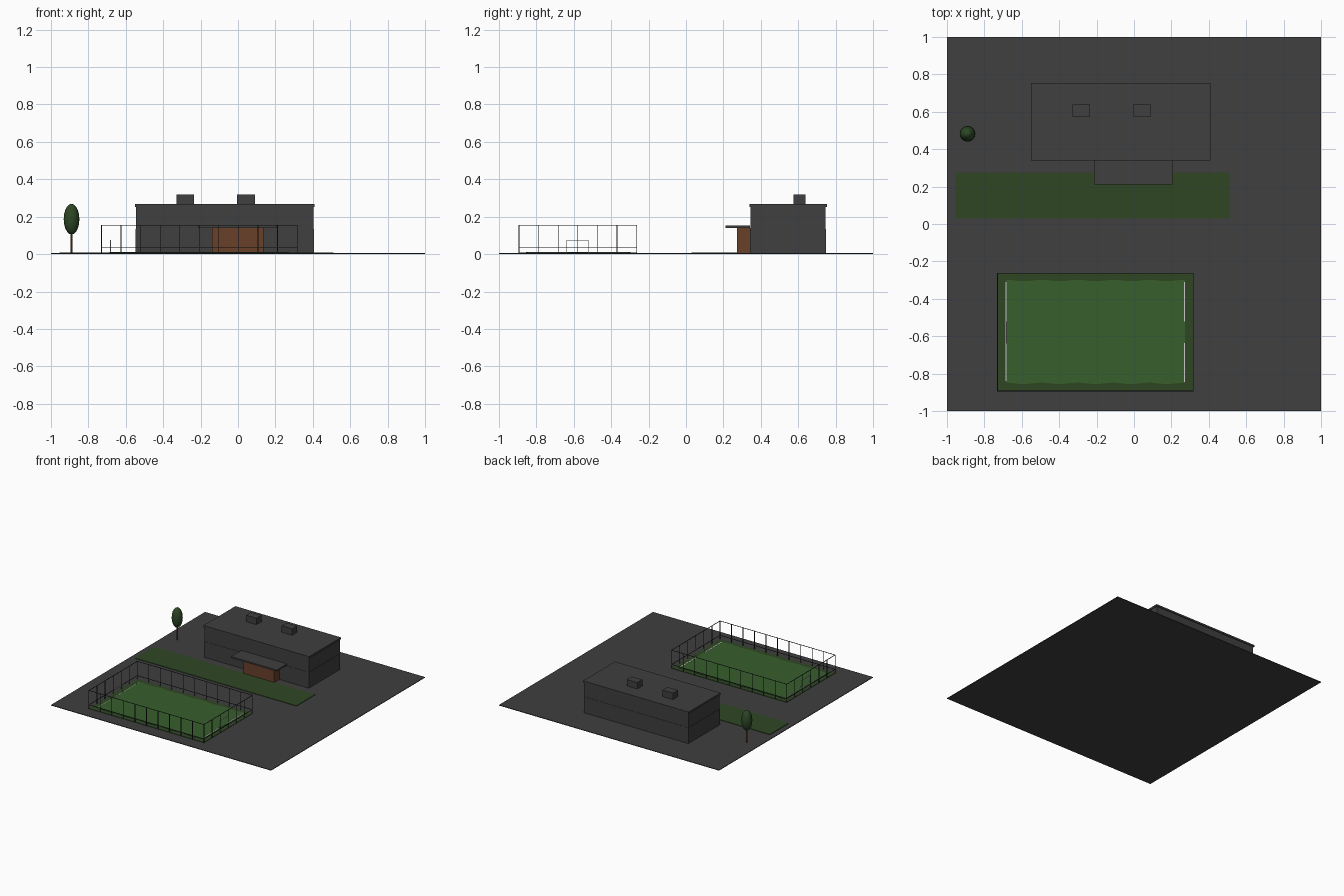
import bpy, math

if "Cube" in bpy.data.objects:
    bpy.data.objects.remove(bpy.data.objects["Cube"])

def material(name, rgb):
    m = bpy.data.materials.new(name)
    m.diffuse_color = (*rgb, 1)
    m.use_nodes = True
    m.node_tree.nodes["Principled BSDF"].inputs["Base Color"].default_value = m.diffuse_color
    return m

GREY = material("dark_grey", (0.05, 0.05, 0.05))
GRASS = material("grass_green", (0.028, 0.062, 0.017))
TURF = material("turf_green", (0.038, 0.113, 0.027))
LEAF = material("leaf_green", (0.025, 0.062, 0.018))
WOOD = material("wood_brown", (0.14, 0.053, 0.023))
METAL = material("fence_dark", (0.02, 0.02, 0.02))
WHITE = material("line_white", (0.6, 0.6, 0.6))

def mesh_object(name, verts, faces, mat):
    me = bpy.data.meshes.new(name)
    me.from_pydata(verts, [], faces)
    me.materials.append(mat)
    ob = bpy.data.objects.new(name, me)
    bpy.context.collection.objects.link(ob)
    return ob

def boxes(name, mat, spans):
    """One object made of boxes given as (x0, x1, y0, y1, z0, z1)."""
    verts, faces = [], []
    for x0, x1, y0, y1, z0, z1 in spans:
        n = len(verts)
        verts += [(x, y, z) for z in (z0, z1) for x, y in ((x0, y0), (x1, y0), (x1, y1), (x0, y1))]
        faces += [tuple(n + i for i in f) for f in
                  ((3, 2, 1, 0), (4, 5, 6, 7), (0, 1, 5, 4), (1, 2, 6, 5), (2, 3, 7, 6), (3, 0, 4, 7))]
    return mesh_object(name, verts, faces, mat)

def prism(name, outline, z0, z1, mat):
    n = len(outline)
    verts = [(x, y, z) for z in (z0, z1) for x, y in outline]
    faces = [tuple(reversed(range(n))), tuple(range(n, 2 * n))]
    faces += [(i, (i + 1) % n, n + (i + 1) % n, n + i) for i in range(n)]
    return mesh_object(name, verts, faces, mat)

G = 0.005  # top of the ground slab

# Ground and lawn
boxes("ground", GREY, [(-1, 1, -1, 1, 0, G)])
boxes("lawn", GRASS, [(-0.955, 0.51, 0.03, 0.275, G, 0.009)])

# Building: two storeys, roof slab and rooftop units
boxes("lower_storey", GREY, [(-0.547, 0.405, 0.343, 0.749, G, 0.135)])
boxes("upper_storey", GREY, [(-0.545, 0.403, 0.345, 0.747, 0.135, 0.252)])
boxes("roof_slab", GREY, [(-0.551, 0.409, 0.339, 0.753, 0.252, 0.267)])
boxes("roof_units", GREY, [(x, x + 0.095, 0.575, 0.64, 0.267, 0.32) for x in (-0.33, -0.005)])

# Entrance with canopy
boxes("entrance", WOOD, [(-0.14, 0.135, 0.272, 0.345, G, 0.14)])
boxes("canopy", GREY, [(-0.21, 0.205, 0.21, 0.343, 0.14, 0.152)])

# Sports pitch: grass margin, turf with gently wavy long edges
FX0, FX1, FY0, FY1 = -0.73, 0.316, -0.893, -0.264
boxes("pitch_margin", GRASS, [(FX0, FX1, FY0, FY1, G, 0.008)])
PX0, PX1, PY0, PY1, N = -0.685, 0.272, -0.852, -0.302, 40
xs = [PX0 + (PX1 - PX0) * i / N for i in range(N + 1)]
wave = lambda x: 0.004 * math.cos((x - PX0) / (PX1 - PX0) * 10 * math.pi)
prism("pitch_turf", [(x, PY0 + wave(x)) for x in xs] + [(x, PY1 + wave(x)) for x in reversed(xs)],
      0.008, 0.011, TURF)

# Visible touches of the pitch markings
boxes("goal_lines", WHITE, [(0.266, 0.273, -0.845, -0.635, 0.009, 0.0115),
                            (0.266, 0.273, -0.52, -0.31, 0.009, 0.0115),
                            (-0.686, -0.683, -0.84, -0.31, 0.009, 0.0113)])

# Fence: posts every bay and two rails
R = 0.0017
def post(x, y, top):
    return (x - R, x + R, y - R, y + R, G, top)
posts = [post(FX0 + (FX1 - FX0) * i / 10, y, 0.155) for i in range(11) for y in (FY0, FY1)]
posts += [post(x, FY0 + (FY1 - FY0) * i / 6, 0.155) for i in range(1, 6) for x in (FX0, FX1)]
boxes("fence_posts", METAL, posts)
rails = []
for z in (0.037, 0.155):
    rails += [(FX0, FX1, y - R, y + R, z - R, z + R) for y in (FY0, FY1)]
    rails += [(x - R, x + R, FY0, FY1, z - R, z + R) for x in (FX0, FX1)]
boxes("fence_rails", METAL, rails)

# Goals
for side, x in (("left", -0.682), ("right", 0.276)):
    boxes(side + "_goal", WHITE, [post(x, -0.637, 0.075), post(x, -0.523, 0.075),
                                  (x - R, x + R, -0.637, -0.523, 0.073, 0.0765)])

# Tree
bpy.ops.mesh.primitive_cone_add(vertices=8, radius1=0.006, radius2=0.004, depth=0.12,
                                location=(-0.89, 0.482, G + 0.06))
trunk = bpy.context.object
trunk.name = "tree_trunk"
trunk.data.materials.append(WOOD)
bpy.ops.mesh.primitive_uv_sphere_add(segments=16, ring_count=10, radius=1, location=(-0.89, 0.482, 0.187))
crown = bpy.context.object
crown.name = "tree_crown"
crown.scale = (0.042, 0.042, 0.082)
crown.data.materials.append(LEAF)
bpy.ops.object.shade_smooth()
